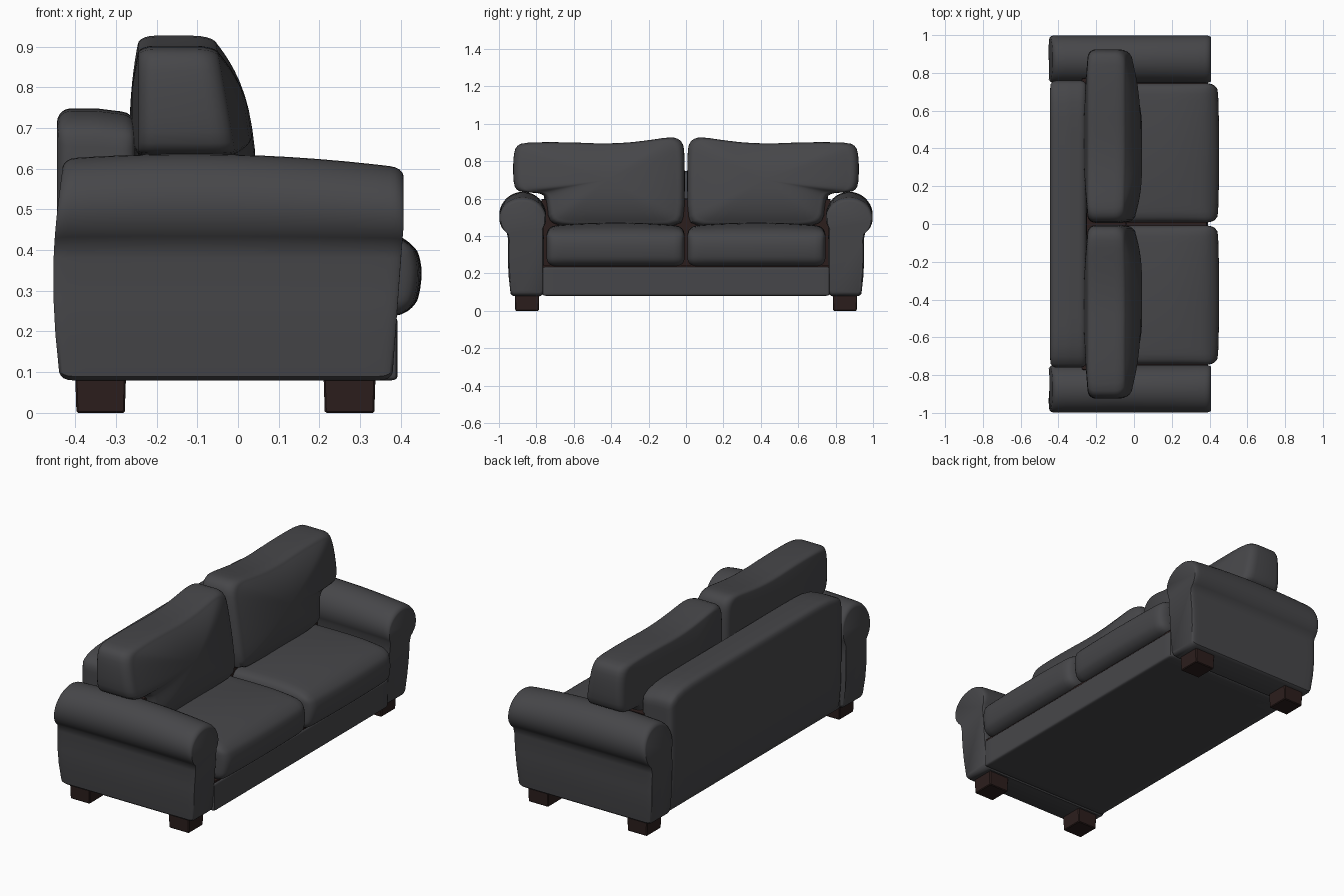
import bpy, bmesh, math
from mathutils import Vector

if "Cube" in bpy.data.objects:
    bpy.data.objects.remove(bpy.data.objects["Cube"])


def material(name, rgb):
    m = bpy.data.materials.new(name)
    m.diffuse_color = (*rgb, 1)
    m.use_nodes = True
    m.node_tree.nodes["Principled BSDF"].inputs["Base Color"].default_value = m.diffuse_color
    return m


GREY = material("charcoal leather", (0.062, 0.062, 0.067))
BROWN = material("dark brown wood", (0.025, 0.013, 0.012))


def finish(bm, name, mat, angle=40):
    bmesh.ops.recalc_face_normals(bm, faces=bm.faces)
    me = bpy.data.meshes.new(name)
    bm.to_mesh(me)
    bm.free()
    me.materials.append(mat)
    ob = bpy.data.objects.new(name, me)
    bpy.context.collection.objects.link(ob)
    bpy.ops.object.select_all(action='DESELECT')
    ob.select_set(True)
    bpy.context.view_layer.objects.active = ob
    bpy.ops.object.shade_smooth_by_angle(angle=math.radians(angle))
    return ob


def soft_box(name, mat, lo, hi, r, warp=None, cuts=17):
    """Rounded box with vertices packed towards the edges; warp bends it."""
    lo, hi = Vector(lo), Vector(hi)
    c, h = (lo + hi) / 2, (hi - lo) / 2
    bm = bmesh.new()
    bmesh.ops.create_cube(bm, size=2)
    bmesh.ops.subdivide_edges(bm, edges=bm.edges[:], cuts=cuts, use_grid_fill=True)
    for v in bm.verts:
        t = [math.copysign(1 - (1 - min(1, abs(a))) ** 1.7, a) for a in v.co]
        p = Vector([t[i] * h[i] for i in range(3)])
        q = Vector([max(-h[i] + r, min(h[i] - r, p[i])) for i in range(3)])
        d = p - q
        if d.length > 1e-7:
            p = q + d.normalized() * r
        n = Vector([p[i] / h[i] for i in range(3)])
        v.co = c + p
        if warp:
            v.co = warp(v.co.copy(), n)
    return finish(bm, name, mat)


def loft(name, mat, rings):
    """Skin a list of closed rings and cap both ends."""
    bm = bmesh.new()
    vs = [[bm.verts.new(p) for p in ring] for ring in rings]
    n = len(vs[0])
    for a, b in zip(vs, vs[1:]):
        for i in range(n):
            j = (i + 1) % n
            bm.faces.new((a[i], a[j], b[j], b[i]))
    bm.faces.new(vs[0])
    bm.faces.new(vs[-1])
    return finish(bm, name, mat)


# Rolled arm: side profile swept along x with softened ends
def arm(side, label):
    prof = [(0.775, 0.08), (0.925, 0.08), (0.938, 0.09), (0.948, 0.18),
            (0.953, 0.28), (0.951, 0.38)]
    for i in range(25):
        a = math.radians(-48 + 256 * i / 24)
        prof.append((0.873 + 0.126 * math.cos(a), 0.51 + 0.126 * math.sin(a)))
    prof += [(0.76, 0.38), (0.76, 0.2), (0.762, 0.092)]
    ends = [(0, .93), (.004, .955), (.012, .98), (.025, .995), (.04, 1)]
    stations = ends + [(i / 12, 1) for i in range(1, 12)]
    stations += [(1 - t, s) for t, s in reversed(ends)]
    rings = []
    for t, s in stations:
        ring = []
        for y, z in prof:
            y2, z2 = 0.86 + (y - 0.86) * s, 0.36 + (z - 0.36) * s
            back = -0.43 - 0.024 * math.sin(math.pi * min(1, z / 0.64))
            front = 0.38 + 0.027 * min(1, max(0, (z - 0.08) / 0.4))
            x = back + (front - back) * t
            z2 -= 0.033 * ((x + 0.12) / 0.52) ** 2 * max(0, (z - 0.4) / 0.235)
            ring.append((x, side * y2, z2))
        rings.append(ring)
    loft(label + "_arm", mat=GREY, rings=rings)


# Back cushion: notched outline that rests over the arm, inflated in x
def back_cushion(side, label):
    outline = [(0.03, 0.455), (0.2, 0.45), (0.4, 0.45), (0.6, 0.45), (0.7, 0.46),
               (0.735, 0.49), (0.742, 0.56), (0.752, 0.61), (0.785, 0.63),
               (0.85, 0.632), (0.9, 0.64), (0.92, 0.67), (0.925, 0.75),
               (0.922, 0.83), (0.91, 0.877), (0.875, 0.898), (0.75, 0.902),
               (0.6, 0.9), (0.45, 0.894), (0.32, 0.898), (0.2, 0.912),
               (0.1, 0.927), (0.05, 0.925), (0.018, 0.90), (0.008, 0.85),
               (0.006, 0.7), (0.008, 0.52)]
    pts = []          # one Chaikin pass rounds the corners
    for i, (y, z) in enumerate(outline):
        b = outline[(i + 1) % len(outline)]
        pts += [(y * .75 + b[0] * .25, z * .75 + b[1] * .25),
                (y * .25 + b[0] * .75, z * .25 + b[1] * .75)]
    cy, cz = 0.42, 0.70

    def ring(s, xfun):
        r = []
        for y, z in pts:
            y2, z2 = cy + (y - cy) * s, cz + (z - cz) * s
            r.append((xfun(z2), side * y2, z2))
        return r

    front = lambda z: 0.0 - 0.06 * max(0, (z - 0.5) / 0.4) ** 1.3
    inner = [.02, .2, .35, .5, .62, .72, .8, .87]
    rings = [ring(s, lambda z, s=s: -0.242 - 0.024 * (1 - s * s)) for s in inner]
    for i in range(6):                       # rounded rear edge
        a = math.pi / 2 * i / 5
        rings.append(ring(0.91 + .09 * math.sin(a),
                          lambda z, a=a: -0.205 - 0.041 * math.cos(a)))
    for i in range(6):                       # rounded front edge
        a = math.pi / 2 * i / 5
        rings.append(ring(0.91 + .09 * math.cos(a),
                          lambda z, a=a: front(z) - 0.045 + 0.055 * math.sin(a)))
    for s in reversed(inner):                # bulging face
        rings.append(ring(s, lambda z, s=s: front(z) + 0.062 * (1 - s ** 2.5) - 0.003))
    loft(label + "_back_cushion", GREY, rings)


# Seat cushion: crowned top falling towards a bulging front
def seat_warp(p, n):
    if n.z > 0:
        crown = max(0, 1 - n.y ** 2) * max(0, 1 - n.x ** 2)
        p.z += n.z * (0.02 * crown - 0.025 * max(0, n.x) ** 3)
    if n.x > 0:
        p.x += n.x ** 3 * (0.025 * (1 - n.z ** 2) + 0.008 * (1 - n.y ** 2))
    return p


# Back rest: slight belly, ends of the top edge dropping
def back_warp(p, n):
    if n.z > 0:
        p.z -= 0.05 * abs(n.y) ** 12 * n.z
        p.z -= 0.012 * max(0, n.x) * n.z
    if n.x < 0:
        p.x += 0.02 * max(0, -n.z) ** 3
    return p


for side, label in ((1, "right"), (-1, "left")):
    arm(side, label)
    back_cushion(side, label)
    y0, y1 = sorted((side * 0.008, side * 0.745))
    soft_box(label + "_seat_cushion", GREY, (-0.15, y0, 0.237), (0.418, y1, 0.452),
             0.045, seat_warp)
    # Tapered feet
    for x0, x1, where in ((-0.40, -0.275, "rear"), (0.21, 0.338, "front")):
        bm = bmesh.new()
        bmesh.ops.create_cube(bm, size=1)
        for v in bm.verts:
            k = 1 if v.co.z > 0 else 0.95
            v.co = ((x0 + x1) / 2 + v.co.x * k * (x1 - x0),
                    side * 0.85 + v.co.y * k * 0.132, 0.095 * (v.co.z + 0.5))
        bmesh.ops.bevel(bm, geom=bm.edges[:], offset=0.004, segments=1, affect='EDGES')
        finish(bm, label + "_" + where + "_foot", BROWN, 30)

soft_box("back_rest", GREY, (-0.445, -0.76, 0.08), (-0.25, 0.76, 0.748), 0.035, back_warp)
soft_box("base_rail", GREY, (-0.42, -0.768, 0.08), (0.392, 0.768, 0.236), 0.012)

# Wooden frame glimpsed in the gaps
soft_box("seat_frame", BROWN, (-0.3, -0.768, 0.1), (0.386, 0.768, 0.246), 0.005, cuts=3)
soft_box("back_frame", BROWN, (-0.28, -0.775, 0.2), (-0.04, 0.775, 0.6), 0.01, cuts=3)
